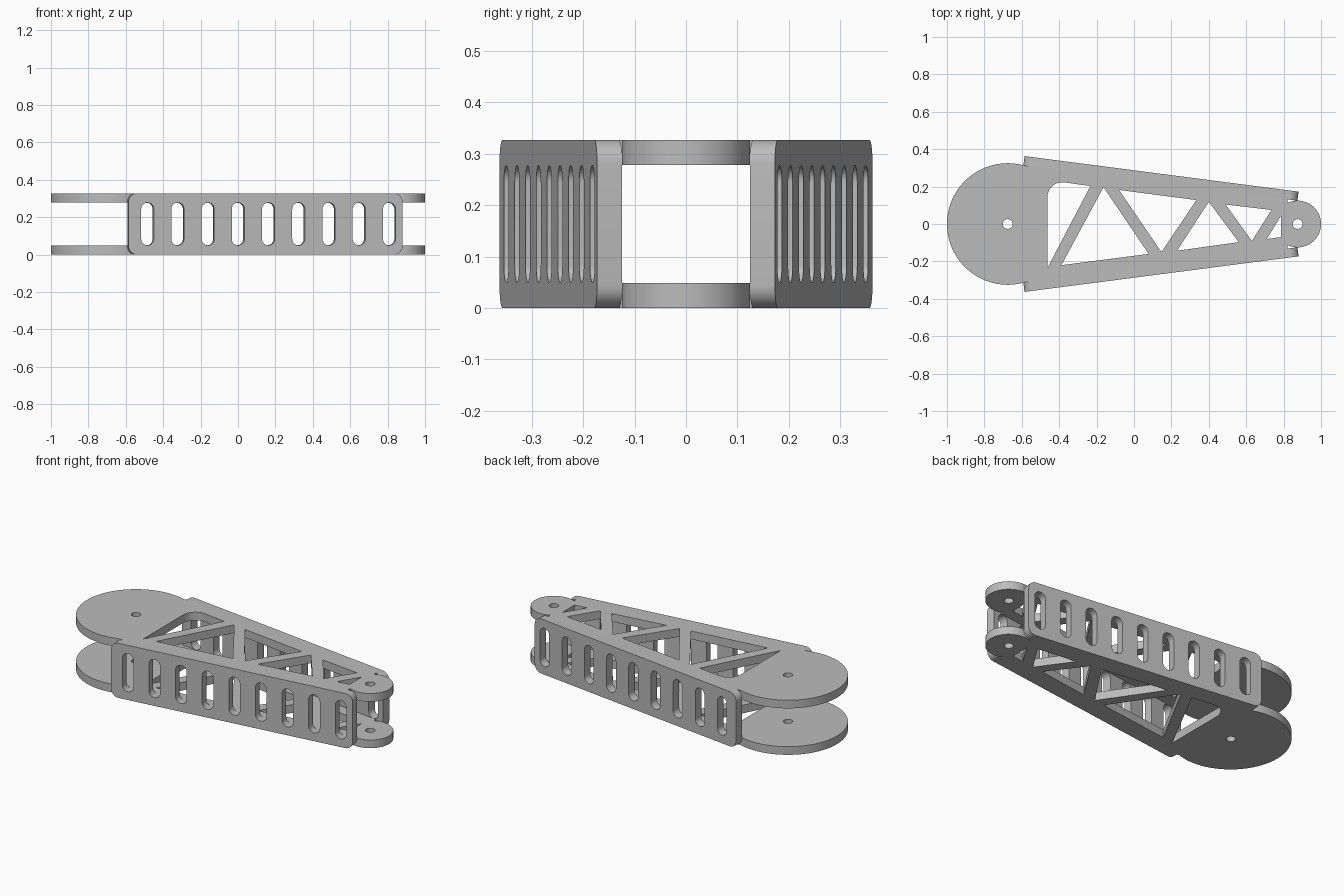
import bpy, bmesh, math
from mathutils import Matrix, Vector

if "Cube" in bpy.data.objects:
    bpy.data.objects.remove(bpy.data.objects["Cube"])

HEIGHT, THICK = 0.327, 0.049
BIG_X, BIG_R = -0.675, 0.325        # large hinge disc
SMALL_X, SMALL_R = 0.875, 0.125     # small hinge disc
PIN_R = 0.026

grey = bpy.data.materials.new("light grey")
grey.diffuse_color = (0.5, 0.5, 0.5, 1)
grey.use_nodes = True
grey.node_tree.nodes["Principled BSDF"].inputs["Base Color"].default_value = grey.diffuse_color


def arc(cx, cy, r, a0, a1, n):
    return [(cx + r * math.cos(a0 + (a1 - a0) * i / n),
             cy + r * math.sin(a0 + (a1 - a0) * i / n)) for i in range(n + 1)]


def circle(cx, cy, r, n=32):
    return arc(cx, cy, r, 0, 2 * math.pi, n)[:-1]


def rounded_rect(cx, cy, w, h, r, n=8):
    pts = []
    for k, (sx, sy) in enumerate([(1, 1), (-1, 1), (-1, -1), (1, -1)]):
        a = k * math.pi / 2
        pts += arc(cx + sx * (w / 2 - r), cy + sy * (h / 2 - r), r, a, a + math.pi / 2, n)
    return pts


def plate(name, loops, matrix):
    """Flat plate: first loop is the outline, the others are holes."""
    cu = bpy.data.curves.new(name + "_profile", 'CURVE')
    cu.dimensions, cu.fill_mode, cu.extrude = '2D', 'BOTH', THICK / 2
    for pts in loops:
        sp = cu.splines.new('POLY')
        sp.points.add(len(pts) - 1)
        for p, (x, y) in zip(sp.points, pts):
            p.co = (x, y, 0, 1)
        sp.use_cyclic_u = True
    tmp = bpy.data.objects.new(name + "_tmp", cu)
    bpy.context.collection.objects.link(tmp)
    dg = bpy.context.evaluated_depsgraph_get()
    me = bpy.data.meshes.new_from_object(tmp.evaluated_get(dg))
    bpy.data.objects.remove(tmp)
    bm = bmesh.new()
    bm.from_mesh(me)
    bmesh.ops.remove_doubles(bm, verts=bm.verts, dist=1e-5)
    bmesh.ops.recalc_face_normals(bm, faces=bm.faces)
    bm.to_mesh(me)
    bm.free()
    me.name = name
    me.materials.clear()
    me.materials.append(grey)
    ob = bpy.data.objects.new(name, me)
    ob.matrix_world = matrix
    bpy.context.collection.objects.link(ob)
    bpy.ops.object.select_all(action='DESELECT')
    ob.select_set(True)
    bpy.context.view_layer.objects.active = ob
    bpy.ops.object.shade_smooth_by_angle(angle=math.radians(30))
    return ob


# Side wall line seen from above
start, end = Vector((-0.585, 0.363)), Vector((0.88, 0.173))
along = (end - start).normalized()
normal = Vector((-along.y, along.x))
inner = start - normal * THICK


def wall_y(x):
    return inner.y + (x - inner.x) * along.y / along.x


# Top and bottom plates: two discs joined by a tapered body
x0, x1 = -0.57, 0.82
a_big = math.acos((x0 - BIG_X) / BIG_R)
a_small = math.acos((x1 - SMALL_X) / SMALL_R)
outline = (arc(BIG_X, 0, BIG_R, a_big, 2 * math.pi - a_big, 64)
           + [(x0, -wall_y(x0)), (x1, -wall_y(x1))]
           + arc(SMALL_X, 0, SMALL_R, -a_small, a_small, 40)
           + [(x1, wall_y(x1)), (x0, wall_y(x0))])

# Truss openings
truss = [
    [(-0.463, -0.235), (-0.233, 0.203)]
    + arc(-0.383, 0.143, 0.08, math.radians(82), math.pi, 10),
    [(-0.163, 0.197), (-0.388, -0.22), (0.078, -0.16)],
    [(-0.08, 0.182), (0.333, 0.128), (0.147, -0.15)],
    [(0.40, 0.118), (0.23, -0.143), (0.56, -0.097)],
    [(0.49, 0.104), (0.735, 0.075), (0.63, -0.09)],
    [(0.787, 0.045), (0.787, -0.07), (0.71, -0.08)],
]
pins = [circle(BIG_X, 0, PIN_R), circle(SMALL_X, 0, PIN_R)]
for name, z in (("bottom_plate", THICK / 2), ("top_plate", HEIGHT - THICK / 2)):
    plate(name, [outline] + truss + pins, Matrix.Translation((0, 0, z)))

# Side walls with rounded corners and a row of nine slots
length = (end - start).length
mid = (start + end) / 2 - normal * THICK / 2
slots = [rounded_rect((-0.487 + 0.1615 * i - mid.x) / along.x, 0, 0.068, 0.228, 0.0339)
         for i in range(9)]
wall = [rounded_rect(0, 0, length, HEIGHT, 0.045)] + slots
for name, s in (("back_wall", 1), ("front_wall", -1)):
    u = Vector((along.x, s * along.y, 0))
    v = Vector((0, 0, 1))
    m = Matrix((u, v, u.cross(v))).transposed().to_4x4()
    m.translation = (mid.x, s * mid.y, HEIGHT / 2)
    plate(name, wall, m)
